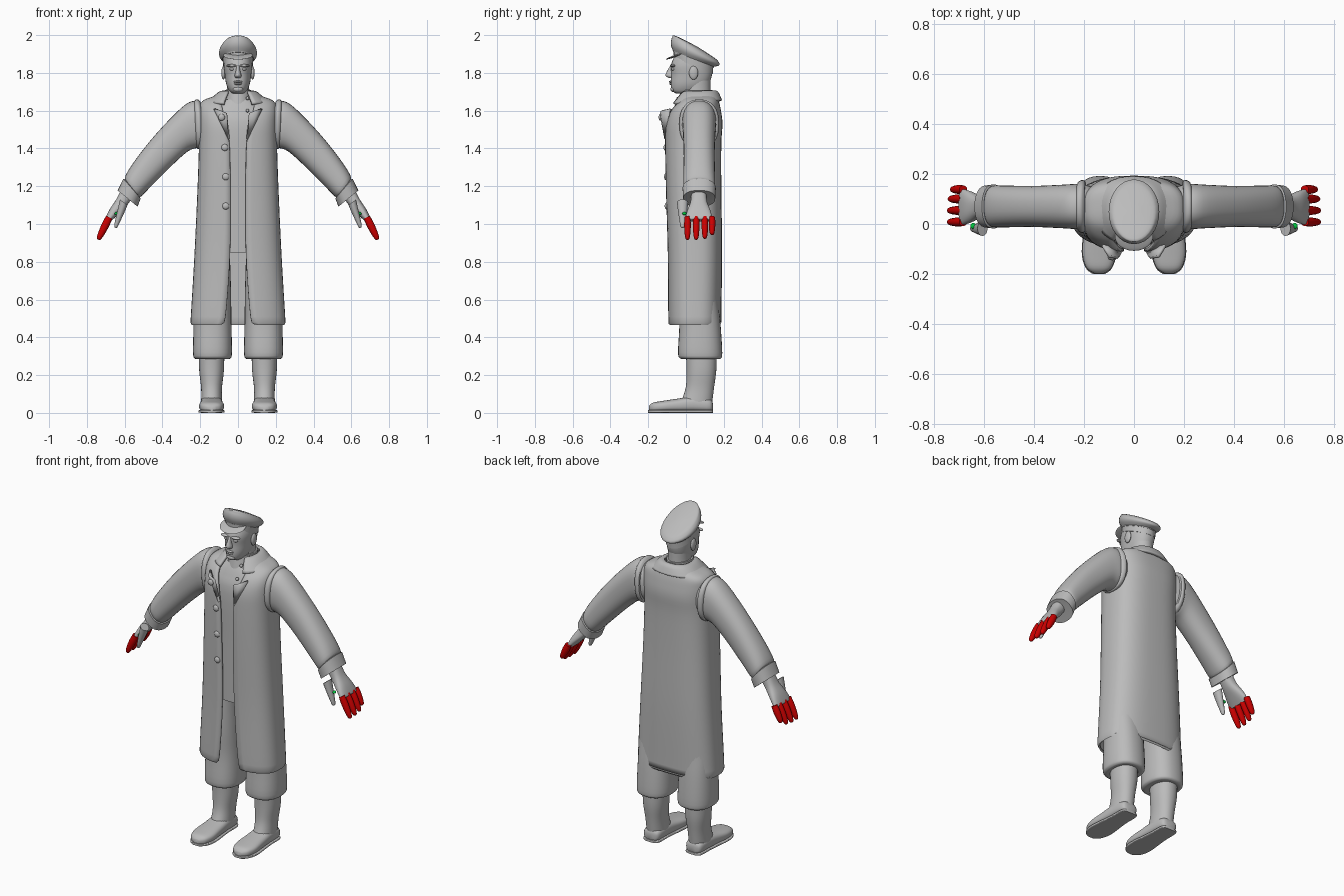
import bpy, bmesh, math
from mathutils import Vector, Matrix

default_cube = bpy.data.objects.get("Cube")
if default_cube:
    bpy.data.objects.remove(default_cube, do_unlink=True)


def make_material(name, colour):
    material = bpy.data.materials.new(name)
    material.use_nodes = True
    material.diffuse_color = colour
    material.node_tree.nodes["Principled BSDF"].inputs["Base Color"].default_value = colour
    return material


GREY = make_material("plain grey", (0.5, 0.5, 0.5, 1))
RED = make_material("finger red", (0.6, 0, 0, 1))
GREEN = make_material("thumb green", (0, 0.6, 0.05, 1))


def finish(name, bm, material=GREY, mirror=False, thickness=0):
    bmesh.ops.recalc_face_normals(bm, faces=bm.faces)
    mesh = bpy.data.meshes.new(name)
    bm.to_mesh(mesh)
    bm.free()
    mesh.materials.append(material)
    obj = bpy.data.objects.new(name, mesh)
    bpy.context.collection.objects.link(obj)
    if thickness:
        solid = obj.modifiers.new("Thickness", "SOLIDIFY")
        solid.thickness, solid.offset = thickness, 0
    if mirror:
        obj.modifiers.new("Mirror", "MIRROR").use_mirror_merge = False
    bpy.ops.object.select_all(action="DESELECT")
    obj.select_set(True)
    bpy.context.view_layer.objects.active = obj
    bpy.ops.object.shade_smooth_by_angle(angle=math.radians(45))
    return obj


def smooth_sections(sections, steps):
    """Catmull-Rom interpolation of every number in the sections."""
    result = []
    last = len(sections) - 1
    for i in range(last):
        a, b, c, d = (sections[max(0, min(last, i + k))] for k in (-1, 0, 1, 2))
        for s in range(steps):
            t = s / steps
            result.append([q + t / 2 * (r - p + t * (2 * p - 5 * q + 4 * r - u
                           + t * (3 * (q - r) + u - p))) for p, q, r, u in zip(a, b, c, d)])
    result.append(list(sections[last]))
    return result


def loft(name, sections, plane="side", offset=0, power=1, sides=32, steps=4, **options):
    """Rings spanning two points (u1, z1)-(u2, z2) with a half width across.
    A sixth number opens the ring by that half gap at its first point."""
    bm = bmesh.new()
    rings = []
    is_open = len(sections[0]) > 5
    side = plane == "side"
    across = Vector((1, 0, 0)) if side else Vector((0, 1, 0))

    def place(u, z):
        return Vector((offset, u, z)) if side else Vector((u, offset, z))

    def curve(v):
        return math.copysign(abs(v) ** power, v)

    for section in smooth_sections(sections, steps):
        u1, z1, u2, z2, half = section[:5]
        p, q = place(u1, z1), place(u2, z2)
        start = math.asin(min(1, section[5] / half) ** (1 / power)) if is_open else 0
        span = 2 * (math.pi - start)
        ring = []
        for k in range(sides + is_open):
            t = start + span * k / sides
            ring.append(bm.verts.new((p + q) / 2 + (p - q) / 2 * curve(math.cos(t))
                                     + across * half * curve(math.sin(t))))
        rings.append(ring)
    count = len(rings[0])
    for low, high in zip(rings, rings[1:]):
        for k in range(count - is_open):
            n = (k + 1) % count
            bm.faces.new((low[k], low[n], high[n], high[k]))
    if not is_open:
        bm.faces.new(rings[0])
        bm.faces.new(rings[-1])
    return finish(name, bm, **options)


def ball(name, centre, size, tilt=0, **options):
    bm = bmesh.new()
    bmesh.ops.create_uvsphere(bm, u_segments=24, v_segments=14, radius=1,
                              matrix=Matrix.Translation(centre) @ Matrix.Rotation(tilt, 4, "X")
                              @ Matrix.Diagonal((*size, 1)))
    return finish(name, bm, **options)


def level(z, front, back, half, *gap):
    return (front, z, back, z, half, *gap)


# Head and face
loft("head", [level(1.69, -.05, .07, .03), level(1.705, -.073, .09, .046),
              level(1.74, -.08, .12, .062), level(1.79, -.078, .138, .07),
              level(1.84, -.08, .14, .075), level(1.89, -.06, .13, .07)], power=.9)
loft("neck", [level(1.62, -.02, .135, .068), level(1.7, -.015, .13, .06),
              level(1.77, -.01, .13, .06)])
loft("nose", [level(1.84, -.082, -.05, .009), level(1.81, -.1, -.05, .012),
              level(1.785, -.108, -.05, .018), level(1.772, -.088, -.05, .013)], sides=16)
ball("ear", (.077, .04, 1.8), (.011, .024, .036), mirror=True)
ball("brow", (.032, -.07, 1.838), (.03, .016, .008), mirror=True)
ball("eye", (.03, -.067, 1.82), (.014, .011, .008), mirror=True)
ball("upper_lip", (0, -.08, 1.753), (.024, .01, .006))
ball("lower_lip", (0, -.078, 1.742), (.021, .01, .006))
ball("chin", (0, -.068, 1.714), (.026, .014, .015))

# Peaked cap, tilted back
loft("cap_band", [(-.064, 1.878, .142, 1.795, .079), (-.066, 1.92, .146, 1.85, .081)], steps=1)
loft("cap_piping", [(-.069, 1.91, .147, 1.828, .083), (-.07, 1.917, .149, 1.835, .083)], steps=1)
loft("cap_crown", [(-.066, 1.91, .146, 1.832, .081), (-.078, 1.94, .172, 1.838, .097),
                   (-.08, 1.965, .178, 1.848, .101), (-.073, 1.988, .17, 1.862, .093),
                   (-.058, 1.997, .15, 1.88, .075), (.03, 1.955, .07, 1.933, .02)])
ball("cap_visor", (0, -.048, 1.893), (.077, .063, .006), tilt=math.radians(20))

# Tunic under the coat
loft("tunic", [level(.85, -.075, .15, .18), level(1.2, -.08, .15, .18),
               level(1.5, -.085, .15, .175), level(1.6, -.06, .14, .15),
               level(1.66, -.03, .14, .09)], power=.8)
loft("tunic_collar", [level(1.63, -.045, .145, .08), level(1.71, -.028, .14, .068)], steps=1)
for height in (1.665, 1.6):
    ball("tunic_button", (.05, -.04 - (1.665 - height) * .6, height), (.009, .01, .009))

# Long open coat
loft("coat", [level(.475, -.085, .18, .243, .09), level(.51, -.088, .18, .243, .066),
              level(.85, -.09, .184, .223, .042), level(1.2, -.1, .18, .207, .04),
              level(1.42, -.104, .18, .2, .045), level(1.53, -.1, .186, .2, .06),
              level(1.6, -.075, .178, .2, .08), level(1.645, -.035, .168, .185, .085),
              level(1.672, -.01, .158, .12, .07), level(1.69, -.005, .15, .08, .06)],
     power=.72, sides=48, thickness=.014)
loft("coat_collar", [(-.01, 1.695, .145, 1.7, .075, .05), (-.03, 1.69, .165, 1.695, .1, .055),
                     (-.075, 1.635, .185, 1.652, .152, .075)],
     power=.85, thickness=.014)
lapel = bmesh.new()
lapel.faces.new([lapel.verts.new(p) for p in (
    (.048, -.11, 1.45), (.062, -.135, 1.585), (.098, -.13, 1.6), (.125, -.085, 1.61))])
finish("coat_lapel", lapel, mirror=True, thickness=.012)
for x, y, z in ((-.087, -.135, 1.565), (-.07, -.109, 1.405), (-.065, -.106, 1.25), (-.065, -.103, 1.095)):
    ball("coat_button", (x, y, z), (.018, .01, .018))

# Sleeves, armhole bands and cuffs
loft("sleeve", [(.17, 1.63, .17, 1.43, .08), (.23, 1.652, .21, 1.405, .09),
                (.3, 1.615, .265, 1.385, .087), (.44, 1.47, .355, 1.305, .082),
                (.55, 1.33, .45, 1.21, .083), (.598, 1.25, .52, 1.14, .082),
                (.59, 1.23, .53, 1.155, .06)],
     plane="front", offset=.07, power=.85, mirror=True)
loft("armhole_band", [(.198, 1.646, .19, 1.41, .1), (.21, 1.658, .2, 1.4, .106),
                      (.226, 1.658, .215, 1.398, .1), (.232, 1.645, .22, 1.41, .09)],
     plane="front", offset=.07, power=.85, mirror=True)
loft("cuff", [(.595, 1.235, .525, 1.15, .074), (.607, 1.24, .515, 1.135, .088),
              (.637, 1.178, .532, 1.092, .085), (.625, 1.17, .547, 1.105, .07)],
     plane="front", offset=.07, power=.85, steps=1, mirror=True)

# Hands with coloured fingers
loft("hand", [(.62, 1.18, .565, 1.13, .04), (.645, 1.13, .595, 1.09, .045),
              (.678, 1.08, .635, 1.05, .063), (.7, 1.035, .668, 1.018, .072),
              (.698, 1.025, .674, 1.012, .068)],
     plane="front", offset=.068, power=.8, mirror=True)
loft("thumb", [(.625, 1.13, .585, 1.1, .03), (.637, 1.075, .602, 1.06, .024),
               (.65, 1.02, .625, 1.01, .016), (.655, .99, .638, .984, .011),
               (.651, .981, .643, .979, .004)],
     plane="front", offset=-.018, sides=16, mirror=True)
ball("thumb_web", (.642, -.008, 1.055), (.012, .012, .008), material=GREEN, mirror=True)
for name, y, reach in (("index", .008, 1), ("middle", .054, 1), ("ring", .1, .95), ("little", .138, .78)):
    sections = []
    for along, radius in ((0, .016), (.35, .018), (.75, .015), (.95, .01), (1, .003)):
        x = .682 + .058 * along * reach
        z = 1.035 - .118 * along * reach
        sections.append((x + radius, z + radius / 2, x - radius, z - radius / 2, radius))
    loft(name + "_finger", sections, plane="front", offset=y, sides=14, material=RED, mirror=True)

# Baggy trousers, boot shafts and shoes
loft("trouser_leg", [level(.285, -.005, .165, .075), level(.288, -.03, .185, .094),
                     level(.32, -.042, .192, .103), level(.48, -.035, .182, .1),
                     level(.65, -.045, .165, .098), level(.9, -.05, .155, .09)],
     offset=.135, power=.85, mirror=True)
loft("boot_shaft", [level(.31, 0, .163, .068), level(.22, .003, .16, .065),
                    level(.13, -.002, .148, .055), level(.05, -.03, .138, .055)],
     offset=.14, power=.92, mirror=True)


def slice_at(y, bottom, top, half):
    return (y, bottom, y, top, half)


loft("shoe", [slice_at(.142, .015, .05, .025), slice_at(.125, .004, .075, .05),
              slice_at(.04, .004, .088, .057), slice_at(-.04, .004, .076, .062),
              slice_at(-.12, .004, .064, .066), slice_at(-.175, .004, .054, .05),
              slice_at(-.197, .012, .036, .02)],
     offset=.14, power=.75, mirror=True)
loft("shoe_sole", [slice_at(.144, 0, .014, .028), slice_at(.125, 0, .016, .052),
                   slice_at(.03, 0, .016, .055), slice_at(-.11, 0, .016, .069),
                   slice_at(-.175, 0, .016, .053), slice_at(-.2, 0, .014, .024)],
     offset=.14, power=.4, mirror=True)
